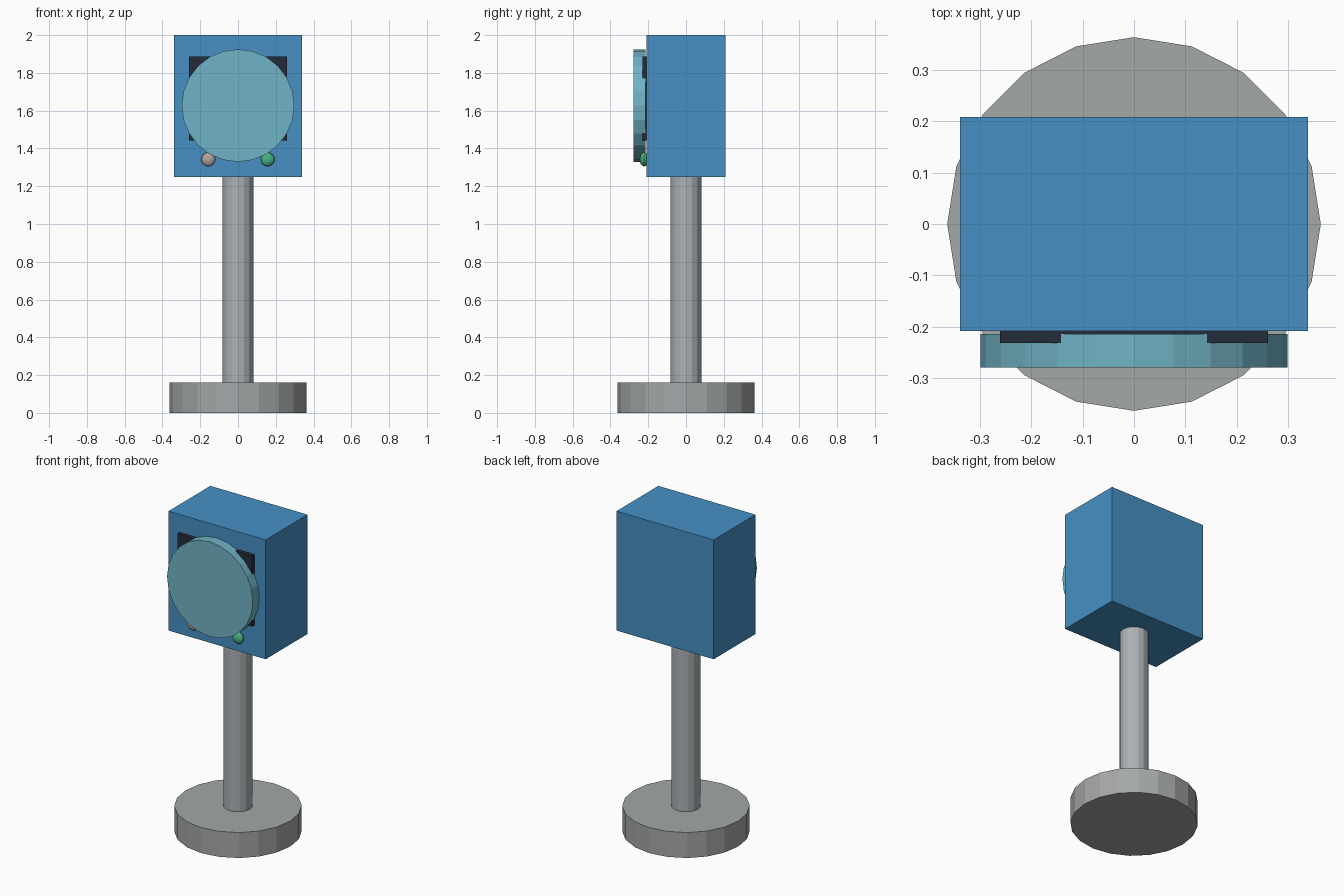
import bpy, math

if "Cube" in bpy.data.objects:
    bpy.data.objects.remove(bpy.data.objects["Cube"])


def material(name, srgb):
    m = bpy.data.materials.new(name)
    lin = [((c / 255 + 0.055) / 1.055) ** 2.4 for c in srgb]
    m.diffuse_color = (*lin, 1)
    m.use_nodes = True
    m.node_tree.nodes["Principled BSDF"].inputs["Base Color"].default_value = m.diffuse_color
    return m


BLUE = material("cabinet blue", (70, 144, 196))
TEAL = material("pale teal", (112, 180, 198))
DARK = material("dark navy", (36, 44, 58))
GREY = material("base grey", (164, 168, 167))
STEEL = material("pole grey", (172, 177, 181))
WARM = material("warm grey", (176, 165, 160))
GREEN = material("green", (72, 176, 130))


def finish(name, mat):
    ob = bpy.context.object
    ob.name = name
    ob.data.materials.append(mat)
    return ob


def box(name, lo, hi, mat):
    bpy.ops.mesh.primitive_cube_add(size=1, location=[(a + b) / 2 for a, b in zip(lo, hi)])
    bpy.context.object.scale = [b - a for a, b in zip(lo, hi)]
    return finish(name, mat)


def cylinder(name, sides, radius, depth, loc, mat, rot=(0, 0, 0)):
    bpy.ops.mesh.primitive_cylinder_add(vertices=sides, radius=radius, depth=depth,
                                        location=loc, rotation=rot)
    return finish(name, mat)


# Stand: round foot and pole
cylinder("base", 20, 0.363, 0.16, (0, 0, 0.08), GREY)
cylinder("pole", 16, 0.083, 1.10, (0, 0, 0.705), STEEL)

# Cabinet with dark panel and large round face
box("cabinet", (-0.338, -0.208, 1.25), (0.338, 0.208, 2.0), BLUE)
box("panel", (-0.26, -0.231, 1.443), (0.26, -0.20, 1.888), DARK)
cylinder("round_face", 24, 0.298, 0.065, (0, -0.2465, 1.627), TEAL, (math.pi / 2, 0, 0))

# Small buttons below the face
for name, x, mat in (("left_button", -0.157, WARM), ("right_button", 0.157, GREEN)):
    bpy.ops.mesh.primitive_uv_sphere_add(segments=12, ring_count=8, radius=0.037,
                                         location=(x, -0.222, 1.342))
    bpy.context.object.scale.y = 0.63
    finish(name, mat)
